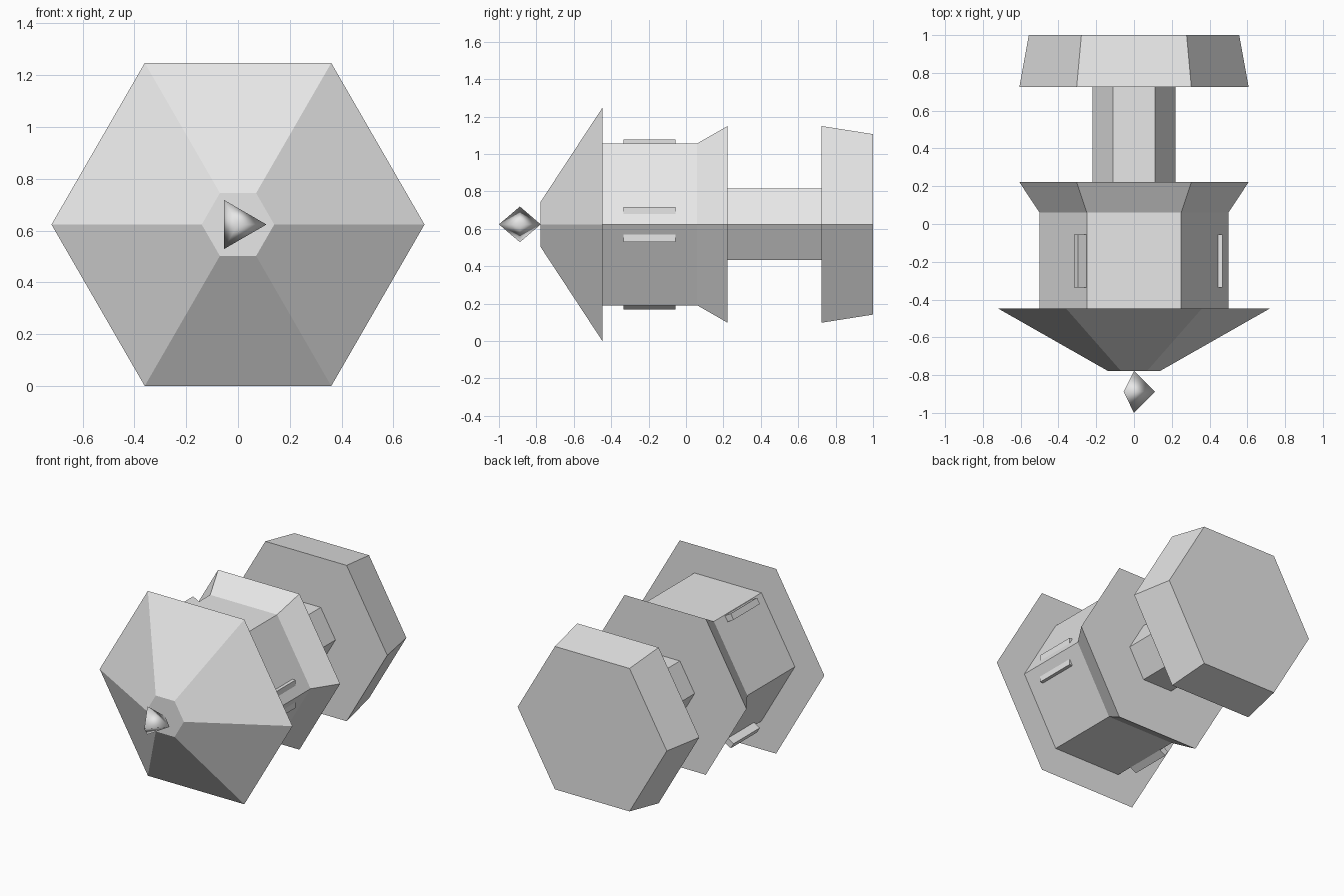
import bpy, bmesh, math
from mathutils import Matrix, Vector

if "Cube" in bpy.data.objects:
    bpy.data.objects.remove(bpy.data.objects["Cube"])

CZ = 0.6235  # height of the long axis

grey = bpy.data.materials.new("plain grey")
grey.diffuse_color = (0.8, 0.8, 0.8, 1)
grey.use_nodes = True
grey.node_tree.nodes["Principled BSDF"].inputs["Base Color"].default_value = grey.diffuse_color


def finish(bm, name, smooth=False):
    bmesh.ops.remove_doubles(bm, verts=bm.verts, dist=1e-5)
    bmesh.ops.recalc_face_normals(bm, faces=bm.faces)
    for f in bm.faces:
        f.smooth = smooth
    me = bpy.data.meshes.new(name)
    bm.to_mesh(me)
    bm.free()
    me.materials.append(grey)
    ob = bpy.data.objects.new(name, me)
    bpy.context.collection.objects.link(ob)
    return ob


def turned(name, sides, profile, smooth=False):
    """Loft polygon rings along y; profile is a list of (y, radius)."""
    bm = bmesh.new()
    rings = []
    for y, r in profile:
        if r == 0:
            rings.append([bm.verts.new((0, y, CZ))] * sides)
            continue
        angles = [2 * math.pi * i / sides for i in range(sides)]
        rings.append([bm.verts.new((r * math.cos(a), y, CZ + r * math.sin(a)))
                      for a in angles])
    for a, b in zip(rings, rings[1:]):
        for i in range(sides):
            j = (i + 1) % sides
            bm.faces.new(list(dict.fromkeys((a[i], a[j], b[j], b[i]))))
    for ring, (y, r) in ((rings[0], profile[0]), (rings[-1], profile[-1])):
        if r > 0:
            bm.faces.new(ring)
    return finish(bm, name, smooth)


def rib(name, angle, out, side):
    """Long thin bar: 'out' and 'side' are ranges in a frame turned about y."""
    bm = bmesh.new()
    bmesh.ops.create_cube(bm, size=1)
    size = Vector((out[1] - out[0], 0.28, side[1] - side[0]))
    mid = Vector((sum(out) / 2, -0.195, sum(side) / 2))
    m = (Matrix.Translation((0, 0, CZ)) @ Matrix.Rotation(-angle, 4, 'Y')
         @ Matrix.Translation(mid) @ Matrix.Diagonal(size).to_4x4())
    bmesh.ops.transform(bm, matrix=m, verts=bm.verts)
    return finish(bm, name)


# Main hexagonal parts, front to back
turned("nose_cone", 6, [(-0.777, 0.14), (-0.447, 0.72)])
turned("body", 6, [(-0.447, 0.5), (0.06, 0.5), (0.222, 0.607)])
turned("shaft", 6, [(0.222, 0.22), (0.725, 0.22)])
turned("rear_block", 6, [(0.725, 0.607), (1.0, 0.557)])

# Three-sided smooth tip
turned("tip", 3, [(-1.0, 0), (-0.888, 0.11), (-0.777, 0)], smooth=True)

# Ribs on the body, mirrored above and below the axis
for s, label in ((1, "upper"), (-1, "lower")):
    rib(label + "_right_rib", 0, (0.38, 0.468), sorted((s * 0.051, s * 0.094)))
    rib(label + "_left_rib", s * math.radians(150), (0.40, 0.4836),
        sorted((-s * 0.2035, -s * 0.2456)))
